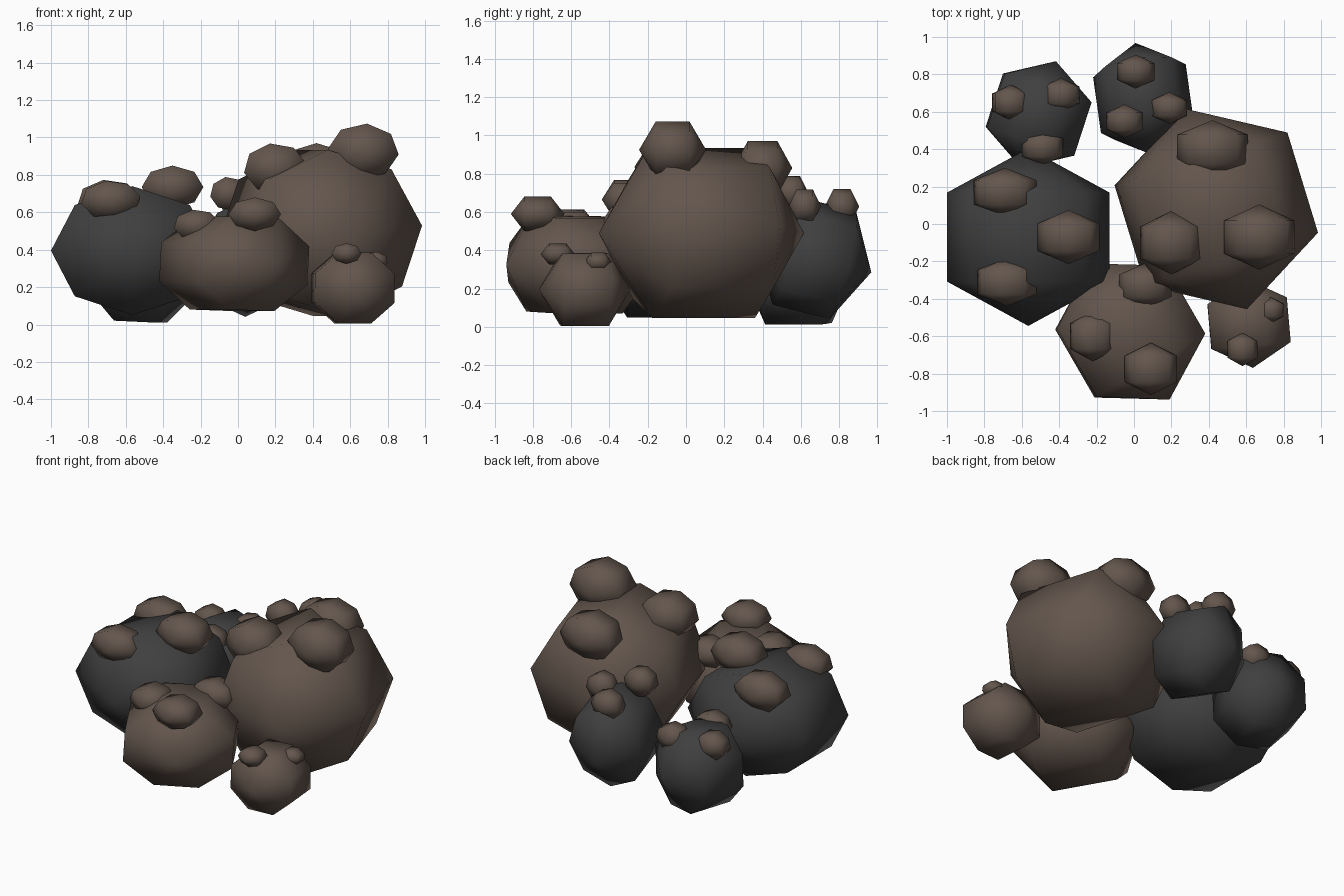
import bpy, bmesh, math
from mathutils import Matrix

if "Cube" in bpy.data.objects:
    bpy.data.objects.remove(bpy.data.objects["Cube"])

def material(name, rgb):
    m = bpy.data.materials.new(name)
    m.diffuse_color = (*rgb, 1)
    m.use_nodes = True
    m.node_tree.nodes["Principled BSDF"].inputs["Base Color"].default_value = m.diffuse_color
    return m

BROWN = material("brown", (0.125, 0.092, 0.073))
DARK = material("charcoal", (0.050, 0.050, 0.050))
RING = math.cos(math.radians(30))  # widest ring of a three-band sphere

def lump(name, mat, loc, half, yaw=0, roll=0, pitch=0):
    """Coarse sphere with poles along y; half = half extents in x, y and z."""
    bm = bmesh.new()
    bmesh.ops.create_uvsphere(bm, u_segments=8, v_segments=3, radius=1)
    rot = lambda a, axis: Matrix.Rotation(math.radians(a), 4, axis)
    bm.transform(Matrix.Translation(loc) @ rot(yaw, 'Z') @ rot(pitch, 'X')
                 @ Matrix.Diagonal((half[0] / RING, half[1], half[2] / RING, 1))
                 @ rot(-roll, 'Y') @ rot(90, 'X'))
    bmesh.ops.recalc_face_normals(bm, faces=bm.faces)
    for f in bm.faces:
        f.smooth = True
    me = bpy.data.meshes.new(name)
    bm.to_mesh(me)
    bm.free()
    me.materials.append(mat)
    ob = bpy.data.objects.new(name, me)
    bpy.context.collection.objects.link(ob)

# Main boulders
lump("large_boulder", BROWN, (.44, .08, .49), (.485, .56, .445), 17, 5)
lump("left_boulder", DARK, (-.565, -.07, .395), (.435, .475, .345))
lump("front_boulder", BROWN, (-.02, -.575, .325), (.364, .42, .27), 30, 20)
lump("small_boulder", BROWN, (.615, -.53, .195), (.23, .24, .205), 5, 22)
lump("back_left_boulder", DARK, (-.51, .585, .27), (.265, .30, .275), -18, 20)
lump("back_boulder", DARK, (.05, .67, .36), (.25, .31, .29), 8, 0, -14)

# Knobs sitting on top: boulder, position, half extents, roll
KNOBS = [
    ("large", (.67, -.07, .925), (.19, .175, .15), -6),
    ("large", (.20, -.10, .835), (.17, .17, .135), 10),
    ("large", (.42, .40, .83), (.19, .155, .14), 0),
    ("left", (-.35, -.07, .735), (.165, .145, .115), 0),
    ("left", (-.69, .17, .66), (.17, .13, .115), 10),
    ("left", (-.68, -.31, .665), (.16, .13, .105), 10),
    ("front", (.06, -.33, .535), (.14, .12, .09), 0),
    ("front", (-.22, -.60, .53), (.125, .135, .085), 10),
    ("front", (.09, -.775, .59), (.14, .14, .09), 0),
    ("small", (.73, -.46, .34), (.072, .07, .05), -15),
    ("small", (.58, -.67, .38), (.08, .09, .055), 0),
    ("back_left", (-.66, .65, .47), (.10, .095, .085), 10),
    ("back_left", (-.39, .69, .47), (.10, .09, .085), -10),
    ("back_left", (-.49, .41, .47), (.11, .095, .085), 0),
    ("back", (.01, .815, .63), (.10, .09, .09), 0),
    ("back", (-.05, .55, .70), (.10, .09, .09), 10),
    ("back", (.19, .62, .63), (.095, .085, .09), -10),
]
for i, (where, loc, half, roll) in enumerate(KNOBS, 1):
    lump(f"{where}_knob_{i}", BROWN, loc, half, 0, roll)
